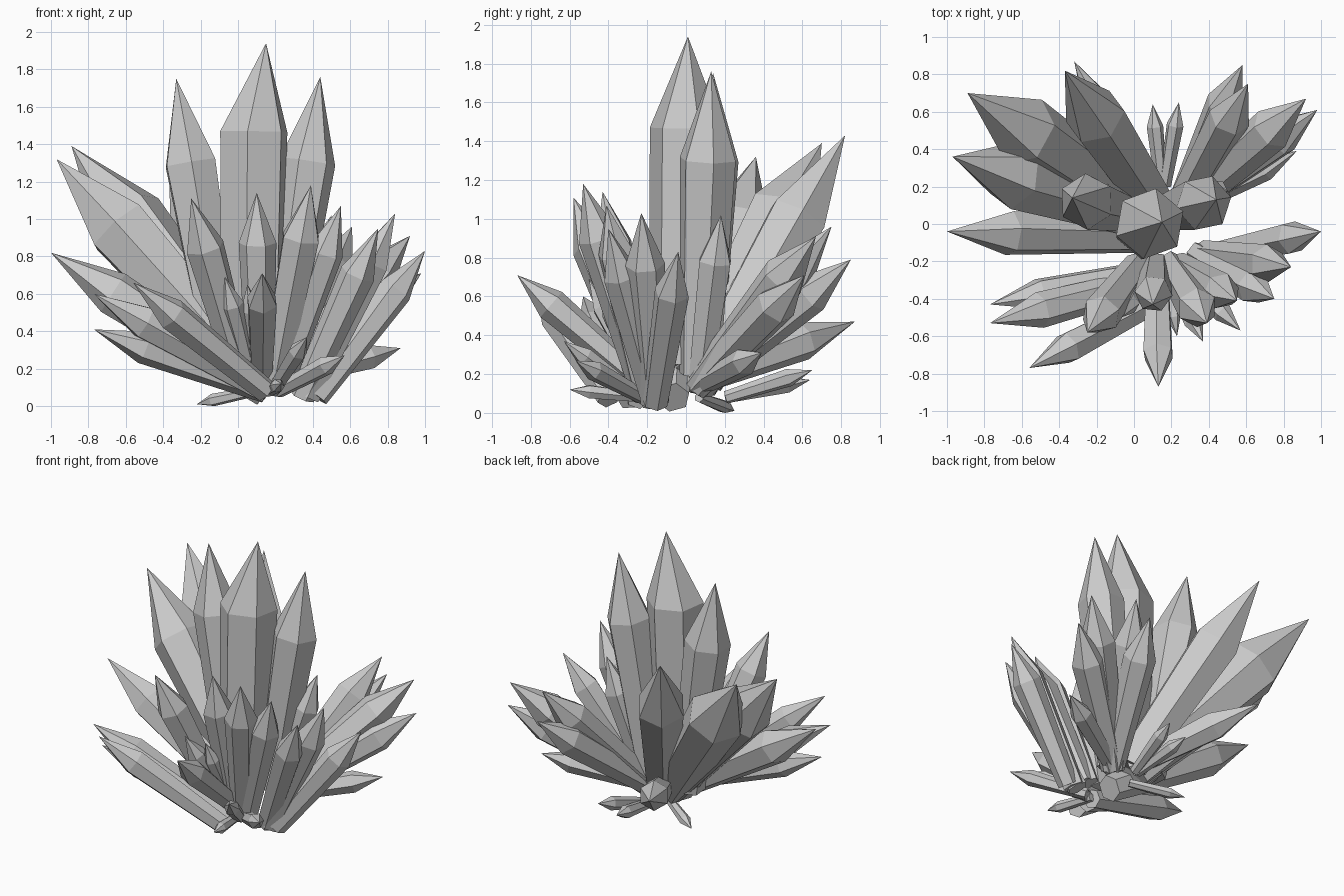
import bpy, bmesh
from mathutils import Vector
from math import cos, sin, pi

if "Cube" in bpy.data.objects:
    bpy.data.objects.remove(bpy.data.objects["Cube"])


def crystal(name, tip, base, slim, shoulder=0.73, taper=0.72, spin=0.0, skew=0.0):
    """Six-sided shaft widening to a shoulder, then a faceted point."""
    tip, base = Vector(tip), Vector(base)
    axis = tip - Vector((skew, 0, 0)) - base
    r = axis.length * slim
    d = axis.normalized()
    u = d.cross(Vector((0, 1, 0))).normalized()
    v = d.cross(u)
    bm = bmesh.new()
    rings = []
    for t, rad in ((0, r * taper), (shoulder, r)):
        ring = []
        for i in range(6):
            a = i * pi / 3 + spin
            p = base + axis * t + (u * cos(a) + v * sin(a)) * rad
            p.z = max(p.z, 0)
            ring.append(bm.verts.new(p))
        rings.append(ring)
    top = bm.verts.new(tip)
    low, high = rings
    for i in range(6):
        j = (i + 1) % 6
        bm.faces.new((low[i], low[j], high[j], high[i]))
        bm.faces.new((high[i], high[j], top))
    bm.faces.new(low)
    bmesh.ops.recalc_face_normals(bm, faces=bm.faces)
    me = bpy.data.meshes.new(name)
    bm.to_mesh(me)
    bm.free()
    bpy.context.collection.objects.link(bpy.data.objects.new(name, me))


def cluster(name, root, spread, slim, tips, shoulder=0.73):
    """Crystals fan out from a root; each base slides toward its tip by spread."""
    for n, (x, y, z) in enumerate(tips):
        base = (root[0] + spread[0] * x, root[1] + spread[1] * y, root[2])
        crystal(name, (x, y, z), base, slim, shoulder, spin=n * 0.37 + 0.2)


# upright centre
crystal("main_spire", (0.15, 0.01, 1.94), (0.07, -0.02, 0.25), 0.113, 0.72, 0.9, 0.35, 0.06)
cluster("side_spire", (0.05, 0.07, 0.2), (0.36, 0), 0.096,
        [(0.44, 0.13, 1.76), (-0.33, 0.14, 1.75)], 0.71)

# heavy crystals at the back left
cluster("large_back_crystal", (0.06, 0.05, 0.18), (0, 0), 0.118,
        [(-0.89, 0.7, 1.39), (-0.97, 0.36, 1.32)], 0.68)
cluster("rear_crystal", (0.11, 0.1, 0.18), (0, 0), 0.108,
        [(-0.37, 0.82, 1.43), (-0.32, 0.87, 0.47)], 0.66)

# low left fan
cluster("left_crystal", (0.15, -0.05, 0.08), (0, 0.45), 0.09,
        [(-1, -0.04, 0.82), (-0.77, -0.53, 0.6), (-0.77, -0.43, 0.41), (-0.56, -0.77, 0.66)], 0.71)

# back right fan
cluster("back_right_crystal", (0.24, 0.07, 0.14), (0, 0), 0.1,
        [(0.58, 0.85, 0.79), (0.61, 0.75, 0.96), (0.92, 0.67, 0.91),
         (0.98, 0.61, 0.71), (0.87, 0.39, 0.31), (0.5, 0.18, 1.02)])

# right fan
cluster("right_crystal", (0.11, -0.16, 0.05), (0.31, 0), 0.094,
        [(1, -0.04, 0.83), (0.84, -0.23, 1.03), (0.75, -0.4, 0.95)])

# front fan
cluster("front_crystal", (0.09, -0.22, 0.15), (0.27, 0), 0.1,
        [(0.55, -0.41, 1.07), (0.39, -0.53, 1.18), (0.1, -0.43, 1.14), (-0.25, -0.58, 1.11),
         (0.13, -0.87, 0.71), (-0.07, -0.5, 0.69), (0.05, -0.44, 0.65)])

# small shards round the foot
cluster("small_crystal", (0.13, -0.02, 0.08), (0.15, 0.35), 0.1,
        [(0.57, -0.57, 0.27), (0.37, -0.63, 0.37), (0.23, -0.6, 0.12),
         (0.24, 0.65, 0.22), (0.1, 0.64, 0.17), (-0.22, 0.25, 0.01)])
